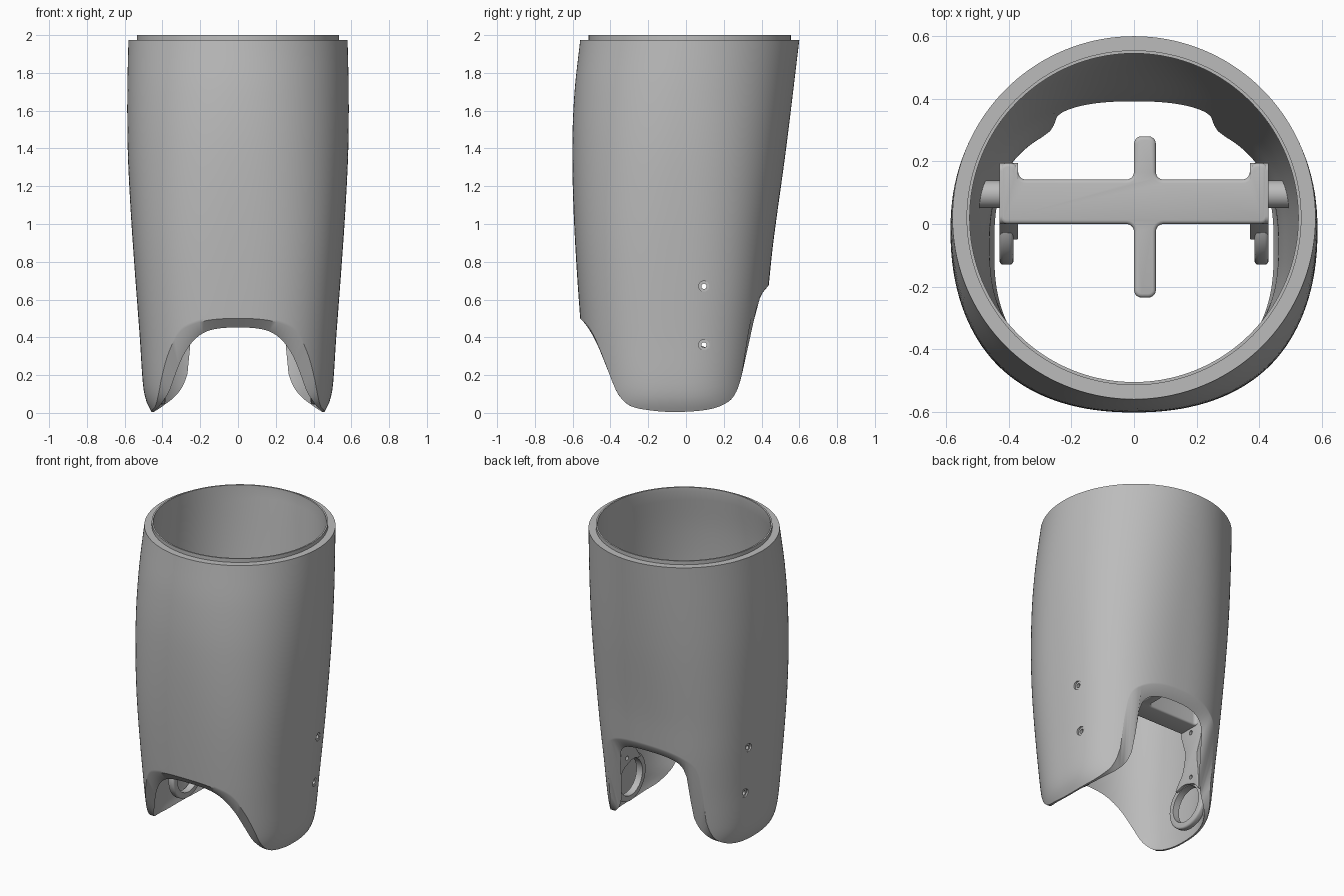
import bpy, bmesh, math
from mathutils import Matrix

old = bpy.data.objects.get("Cube")
if old:
    bpy.data.objects.remove(old, do_unlink=True)

grey = bpy.data.materials.new("plain_grey")
grey.use_nodes = True
grey.diffuse_color = (0.5, 0.5, 0.5, 1)
grey.node_tree.nodes["Principled BSDF"].inputs["Base Color"].default_value = (0.5, 0.5, 0.5, 1)

HOLES = [0.36, 0.67]   # heights of the screw holes
HOLE_Y = 0.095


def curve(points):
    """Smooth function through (position, value) points."""
    def slope(i):
        a, b = points[max(i - 1, 0)], points[min(i + 1, len(points) - 1)]
        return (b[1] - a[1]) / (b[0] - a[0])

    def at(p):
        p = min(max(p, points[0][0]), points[-1][0])
        for i in range(len(points) - 1):
            (a, u), (b, v) = points[i], points[i + 1]
            if p <= b:
                h, t = b - a, (p - a) / (b - a)
                return (u * (1 + 2 * t) * (1 - t) ** 2 + v * t * t * (3 - 2 * t)
                        + h * t * (1 - t) * (slope(i) * (1 - t) - slope(i + 1) * t))
    return at


def make(name, bm):
    bmesh.ops.recalc_face_normals(bm, faces=bm.faces)
    mesh = bpy.data.meshes.new(name)
    bm.to_mesh(mesh)
    bm.free()
    mesh.materials.append(grey)
    ob = bpy.data.objects.new(name, mesh)
    bpy.context.collection.objects.link(ob)
    return ob


def finish(ob, mirror=False, bevel=0.0, cutters=()):
    if bevel:
        m = ob.modifiers.new("soft_edges", 'BEVEL')
        m.width, m.segments, m.limit_method = bevel, 3, 'ANGLE'
        m.angle_limit = math.radians(50)
    for c in cutters:
        m = ob.modifiers.new("hole", 'BOOLEAN')
        m.operation, m.solver, m.object = 'DIFFERENCE', 'EXACT', c
    if mirror:
        ob.modifiers.new("mirror", 'MIRROR')
    bpy.ops.object.select_all(action='DESELECT')
    bpy.context.view_layer.objects.active = ob
    ob.select_set(True)
    for m in list(ob.modifiers):
        bpy.ops.object.modifier_apply(modifier=m.name)
    bpy.ops.object.shade_smooth_by_angle(angle=math.radians(35))


def rod(name, radius, x0, x1, y, z):
    """Cylinder lying along x."""
    bm = bmesh.new()
    place = Matrix.Translation(((x0 + x1) / 2, y, z)) @ Matrix.Rotation(math.pi / 2, 4, 'Y')
    bmesh.ops.create_cone(bm, cap_ends=True, segments=32, radius1=radius,
                          radius2=radius, depth=x1 - x0, matrix=place)
    return make(name, bm)


def prism(name, outline, direction, rounding):
    """Extruded outline with rounded corners."""
    bm = bmesh.new()
    face = bm.faces.new([bm.verts.new(p) for p in outline])
    bmesh.ops.bevel(bm, geom=list(bm.verts), offset=rounding, segments=5,
                    profile=0.5, affect='VERTICES')
    face = bm.faces[:]
    out = bmesh.ops.extrude_face_region(bm, geom=face, use_keep_orig=True)
    bmesh.ops.translate(bm, vec=direction,
                        verts=[v for v in out["geom"] if isinstance(v, bmesh.types.BMVert)])
    return make(name, bm)


# Shell cross-sections by height
RIM = 1.975
half_width = curve([(0, .455), (.06, .485), (.14, .502), (.4, .52), (.8, .55),
                    (1.1, .57), (1.4, .584), (1.7, .586), (RIM, .58)])
front = curve([(0, -.5), (.2, -.53), (.5, -.56), (1, -.592), (1.4, -.602), (1.7, -.59), (RIM, -.56)])
back = curve([(0, .36), (.6, .43), (.9, .462), (1.4, .53), (RIM, .6)])
power = curve([(0, 2.5), (.8, 2.5), (1.4, 2.25), (RIM, 2)])
wall = curve([(0, .01), (.14, .04), (.6, .04), (RIM, .055)])
# Height of the lower edge by depth
hem = curve([(-.57, .51), (-.54, .48), (-.5, .43), (-.45, .32), (-.4, .19), (-.36, .1),
             (-.3, .04), (-.2, .015), (-.07, .005), (.1, .015), (.2, .045), (.26, .1),
             (.3, .22), (.33, .42), (.36, .56), (.4, .63), (.45, .69)])


def shell_point(angle, z, inset):
    c, s = math.cos(angle), math.sin(angle)
    e = 2 / power(z)
    mid, deep = (back(z) + front(z)) / 2, (back(z) - front(z)) / 2
    x = math.copysign(abs(c) ** e, c) * (half_width(z) - inset)
    y = mid + math.copysign(abs(s) ** e, s) * (deep - inset)
    return x, y, z


def hem_height(angle, inset):
    lo, hi = 0.0, 0.8
    for _ in range(24):
        z = (lo + hi) / 2
        if z < hem(shell_point(angle, z, inset * wall(z))[1]):
            lo = z
        else:
            hi = z
    return lo


AROUND, ROWS = 144, 36
bm = bmesh.new()
columns = []
for i in range(AROUND):
    a = 2 * math.pi * i / AROUND
    lo_out, lo_in = hem_height(a, 0), hem_height(a, 1)
    steps = [(r / ROWS) ** 1.3 for r in range(ROWS + 1)]
    pts = [shell_point(a, lo_out + (RIM - lo_out) * t, 0) for t in steps]
    for inset, z in ((.045, RIM), (.045, 2.0), (.055, 2.0)):   # collar
        x, y, _ = shell_point(a, RIM, inset)
        pts.append((x, y, z))
    for t in reversed(steps):
        z = lo_in + (RIM - lo_in) * t
        pts.append(shell_point(a, z, wall(z)))
    columns.append([bm.verts.new(p) for p in pts])
for i in range(AROUND):
    p, q = columns[i], columns[(i + 1) % AROUND]
    for k in range(len(p)):
        j = (k + 1) % len(p)
        bm.faces.new((p[k], q[k], q[j], p[j]))
shell = make("outer_shell", bm)

# Screw hole cutters
through = [rod("hole_cutter", .014, -.8, .8, HOLE_Y, z) for z in HOLES]
sinks = [rod("sink_cutter", .028, min(s * .8, s * d), max(s * .8, s * d), HOLE_Y, z)
         for z, d in zip(HOLES, (.495, .52)) for s in (-1, 1)]
for c in through + sinks:
    c.hide_render = True
finish(shell, cutters=through + sinks)

# Crossbar with centre fin and end hooks
BAR, TOP = .70, .82
outline = [(0, -.235), (.07, -.235), (.07, 0), (.43, 0), (.43, .195), (.37, .195), (.37, .142),
           (.07, .142), (.07, .28), (0, .28), (0, .142), (-.37, .142), (-.37, .195),
           (-.43, .195), (-.43, 0), (0, 0)]
bar = prism("crossbar", [(x, y, BAR) for x, y in outline], (0, 0, TOP - BAR), .024)
finish(bar, bevel=.012)

# Side arms
outline = [(.0, TOP), (.195, TOP), (.195, .62), (.15, .5), (.165, .36), (.17, .24),
           (.13, .3), (.03, .335), (-.06, .31), (.02, .42), (.045, .54), (.0, .68)]
arm = prism("side_arm", [(.37, y, z) for y, z in outline], (.06, 0, 0), .025)
finish(arm, mirror=True, bevel=.01, cutters=through)

# Pivot rings
RING_Y, RING_Z = .03, .205
ring = rod("pivot_ring", .16, .385, .43, RING_Y, RING_Z)
bore = rod("bore_cutter", .12, .3, .5, RING_Y, RING_Z)
finish(ring, mirror=True, bevel=.012, cutters=[bore])

# Standoffs between arms and shell
for z, reach in zip(HOLES, (.485, .51)):
    peg = rod("standoff", .044, .42, reach, HOLE_Y, z)
    finish(peg, mirror=True, cutters=through)

for c in through + sinks + [bore]:
    bpy.data.objects.remove(c, do_unlink=True)
